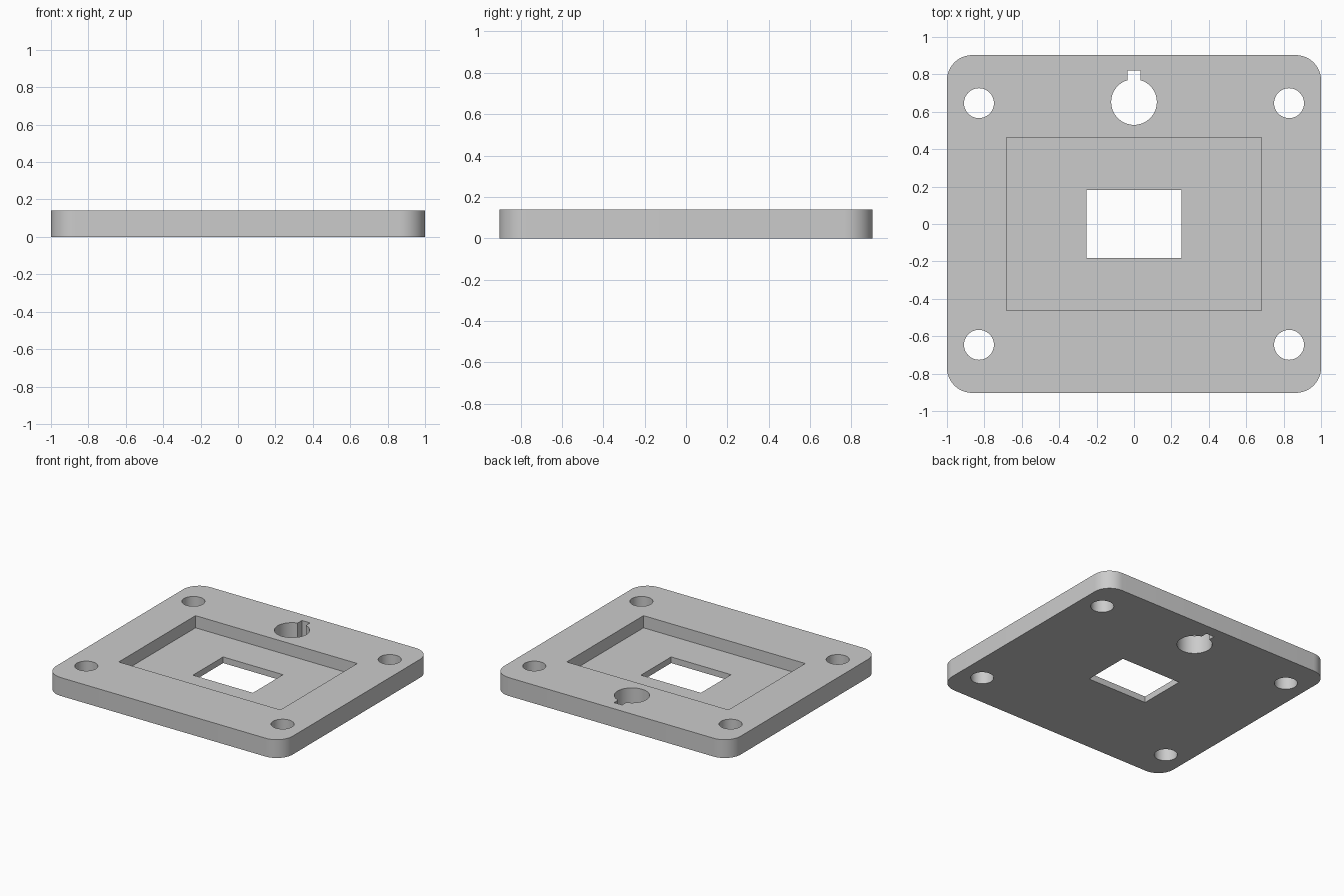
import bpy, bmesh, math

if "Cube" in bpy.data.objects:
    bpy.data.objects.remove(bpy.data.objects["Cube"])

THICK = 0.14
FLOOR = 0.047

grey = bpy.data.materials.new("plain grey")
grey.diffuse_color = (0.6, 0.6, 0.6, 1)
grey.use_nodes = True
grey.node_tree.nodes["Principled BSDF"].inputs["Base Color"].default_value = grey.diffuse_color


def prism(name, points, z0, z1):
    """Extrude a closed 2D outline from z0 to z1."""
    bm = bmesh.new()
    face = bm.faces.new([bm.verts.new((x, y, z0)) for x, y in points])
    ext = bmesh.ops.extrude_face_region(bm, geom=[face])
    verts = [g for g in ext["geom"] if isinstance(g, bmesh.types.BMVert)]
    bmesh.ops.translate(bm, verts=verts, vec=(0, 0, z1 - z0))
    bmesh.ops.recalc_face_normals(bm, faces=bm.faces[:])
    mesh = bpy.data.meshes.new(name)
    bm.to_mesh(mesh)
    bm.free()
    mesh.materials.append(grey)
    obj = bpy.data.objects.new(name, mesh)
    bpy.context.collection.objects.link(obj)
    return obj


def arc(cx, cy, r, a0, a1, n):
    return [(cx + r * math.cos(a0 + (a1 - a0) * i / n),
             cy + r * math.sin(a0 + (a1 - a0) * i / n)) for i in range(n + 1)]


def circle(cx, cy, r, n=48):
    return arc(cx, cy, r, 0, 2 * math.pi, n)[:-1]


def rect(hx, hy):
    return [(-hx, -hy), (hx, -hy), (hx, hy), (-hx, hy)]


# Rounded plate
HX, HY, R = 1.0, 0.903, 0.135
outline = []
for k, (sx, sy) in enumerate([(1, 1), (-1, 1), (-1, -1), (1, -1)]):
    a = k * math.pi / 2
    outline += arc(sx * (HX - R), sy * (HY - R), R, a, a + math.pi / 2, 12)
plate = prism("mounting_plate", outline, 0, THICK)

# Shallow pocket and central window
cutters = [prism("pocket_cutter", rect(0.683, 0.463), FLOOR, 0.3),
           prism("window_cutter", rect(0.253, 0.182), -0.1, 0.3)]

# Corner screw holes
for sx in (-1, 1):
    for sy in (-1, 1):
        cutters.append(prism("screw_hole_cutter", circle(sx * 0.829, sy * 0.646, 0.08), -0.1, 0.3))

# Round hole with a keyway, as one outline
KR, KY, KW = 0.122, 0.652, 0.034
half = math.asin(KW / KR)
keyhole = arc(0, KY, KR, math.pi / 2 + half, 2.5 * math.pi - half, 56)
keyhole += [(KW, 0.82), (-KW, 0.82)]
cutters.append(prism("keyhole_cutter", keyhole, -0.1, 0.3))

# Cut all openings, then discard the cutters
bpy.context.view_layer.objects.active = plate
for cutter in cutters:
    cutter.hide_render = True
    mod = plate.modifiers.new("cut", "BOOLEAN")
    mod.operation = "DIFFERENCE"
    mod.solver = "EXACT"
    mod.object = cutter
    bpy.ops.object.modifier_apply(modifier=mod.name)
for cutter in cutters:
    bpy.data.objects.remove(cutter, do_unlink=True)

# Smooth round walls, crisp edges
plate.select_set(True)
bpy.ops.object.shade_smooth_by_angle(angle=math.radians(30))
